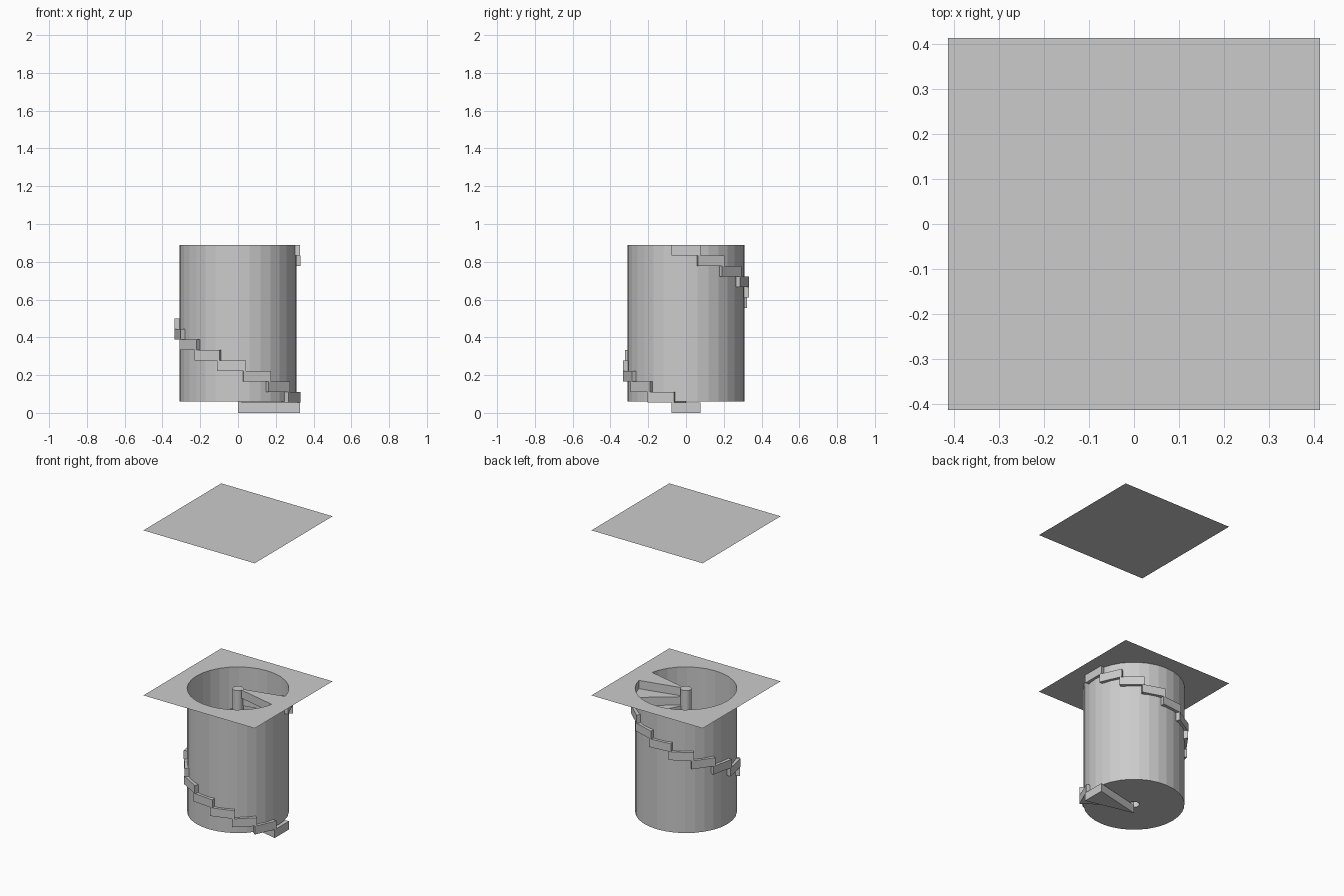
import bpy, math

if "Cube" in bpy.data.objects:
    bpy.data.objects.remove(bpy.data.objects["Cube"])

SIDES = 32
R_WALL, R_POLE = 0.31, 0.033
Z_FLOOR, Z_DECK, Z_ROOF = 0.061, 0.89, 2.0
HALF = 0.414
STEPS = 16
RISE = Z_DECK / STEPS


def make(name, verts, faces):
    mesh = bpy.data.meshes.new(name)
    mesh.from_pydata(verts, [], faces)
    mesh.update()
    obj = bpy.data.objects.new(name, mesh)
    bpy.context.collection.objects.link(obj)
    return obj


def ring(r, z):
    return [(r * math.cos(2 * math.pi * i / SIDES), r * math.sin(2 * math.pi * i / SIDES), z)
            for i in range(SIDES)]


def square_ring(h, z):
    # circle directions pushed out onto a square outline
    return [(x * h / max(abs(x), abs(y)), y * h / max(abs(x), abs(y)), z) for x, y, _ in ring(1, z)]


def bridge(a, b):
    # quads between ring number a and ring number b
    quads = []
    for i in range(SIDES):
        j = (i + 1) % SIDES
        quads.append((a * SIDES + i, a * SIDES + j, b * SIDES + j, b * SIDES + i))
    return quads


# stairwell wall with its floor, open at the top
make("stairwell", ring(R_WALL, Z_DECK) + ring(R_WALL, Z_FLOOR) + ring(R_POLE, Z_FLOOR),
     [f[::-1] for f in bridge(0, 1) + bridge(1, 2)])

# central pole, hollow underneath, capped on top
make("pole", ring(R_POLE, Z_FLOOR) + ring(R_POLE, Z_DECK),
     bridge(0, 1) + [tuple(range(SIDES, 2 * SIDES))])

# upper floor with round opening
make("upper_floor", ring(R_WALL, Z_DECK) + square_ring(HALF, Z_DECK),
     [f[::-1] for f in bridge(0, 1)])

# ceiling sheet
make("ceiling", [(-HALF, -HALF, Z_ROOF), (HALF, -HALF, Z_ROOF), (HALF, HALF, Z_ROOF), (-HALF, HALF, Z_ROOF)],
     [(0, 1, 2, 3)])

# wedge steps making one full clockwise turn
wedge = [(0, 0), (0.327, -0.077), (0.327, 0.077)]
for n in range(STEPS):
    step = make(f"step_{n + 1}", [(x, y, z) for z in (0, RISE) for x, y in wedge],
                [(2, 1, 0), (3, 4, 5), (0, 1, 4, 3), (1, 2, 5, 4), (2, 0, 3, 5)])
    step.location.z = n * RISE
    step.rotation_euler.z = -2 * math.pi * n / (STEPS - 1)
